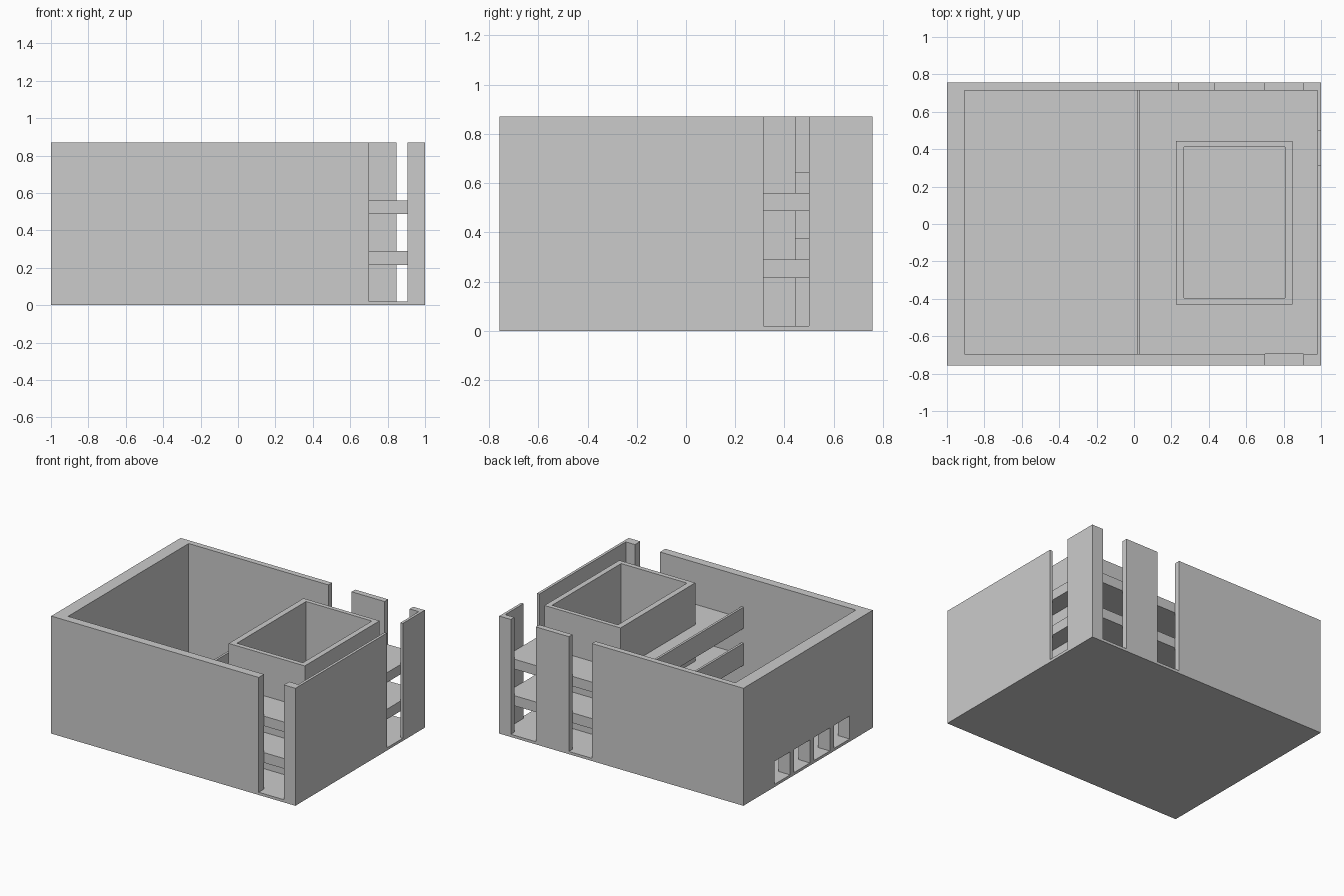
import bpy, bmesh

if "Cube" in bpy.data.objects:
    bpy.data.objects.remove(bpy.data.objects["Cube"])


def prism(name, profile, y0, y1):
    """Extrude an (x, z) profile along y."""
    bm = bmesh.new()
    face = bm.faces.new([bm.verts.new((x, y0, z)) for x, z in profile])
    ext = bmesh.ops.extrude_face_region(bm, geom=[face])
    verts = [v for v in ext["geom"] if isinstance(v, bmesh.types.BMVert)]
    bmesh.ops.translate(bm, verts=verts, vec=(0, y1 - y0, 0))
    bmesh.ops.recalc_face_normals(bm, faces=bm.faces)
    mesh = bpy.data.meshes.new(name)
    bm.to_mesh(mesh)
    bm.free()
    obj = bpy.data.objects.new(name, mesh)
    bpy.context.collection.objects.link(obj)
    return obj


def box(name, x0, x1, y0, y1, z0, z1):
    return prism(name, [(x0, z0), (x1, z0), (x1, z1), (x0, z1)], y0, y1)


def cut(obj, *bounds):
    """Subtract a box from obj, apply, and remove the cutter."""
    cutter = box("cutter", *bounds)
    cutter.hide_render = True
    mod = obj.modifiers.new("cut", 'BOOLEAN')
    mod.operation = 'DIFFERENCE'
    mod.solver = 'EXACT'
    mod.object = cutter
    bpy.context.view_layer.objects.active = obj
    bpy.ops.object.modifier_apply(modifier=mod.name)
    bpy.data.objects.remove(cutter, do_unlink=True)


FLOOR, TOP, OVER = 0.02, 0.87, 1.0
Y = 0.757                                   # half depth of the building
IX0, IX1, IY0, IY1 = -0.905, 0.98, -0.695, 0.715   # interior room

# Thin plate under the building
box("base_plate", -1, 1, -Y, Y, 0, 0.005)

# Outer walls and floor, hollowed from one block
walls = box("outer_walls", -1, 1, -Y, Y, 0.005, TOP)
cut(walls, IX0, IX1, IY0, IY1, FLOOR, OVER)

# Full-height openings: front, back (two) and right side
cut(walls, 0.70, 0.905, -0.9, IY0 + 0.005, FLOOR, OVER)
cut(walls, 0.70, 0.905, IY1 - 0.005, 0.9, FLOOR, OVER)
cut(walls, 0.24, 0.43, IY1 - 0.005, 0.9, FLOOR, OVER)
cut(walls, IX1 - 0.005, 1.1, 0.315, 0.50, FLOOR, OVER)

# Row of four low windows in the left wall
for i in range(4):
    y1 = 0.395 - i * 0.232
    cut(walls, -1.1, IX0 + 0.005, y1 - 0.185, y1, FLOOR, 0.19)

# Hollow core tower
CORE = (0.225, 0.848, -0.43, 0.445)
core = box("core_tower", *CORE, FLOOR, TOP)
cut(core, 0.268, 0.808, -0.395, 0.413, -0.1, OVER)

# Two gallery slabs with parapets along the open edge, fitted round the core
for name, z0, z1, rail in (("lower_gallery", 0.215, 0.29, 0.378),
                           ("upper_gallery", 0.487, 0.56, 0.645)):
    profile = [(0.015, z0), (IX1, z0), (IX1, z1), (0.032, z1), (0.032, rail), (0.015, rail)]
    slab = prism(name, profile, IY0, IY1)
    cut(slab, *CORE, -0.1, OVER)
